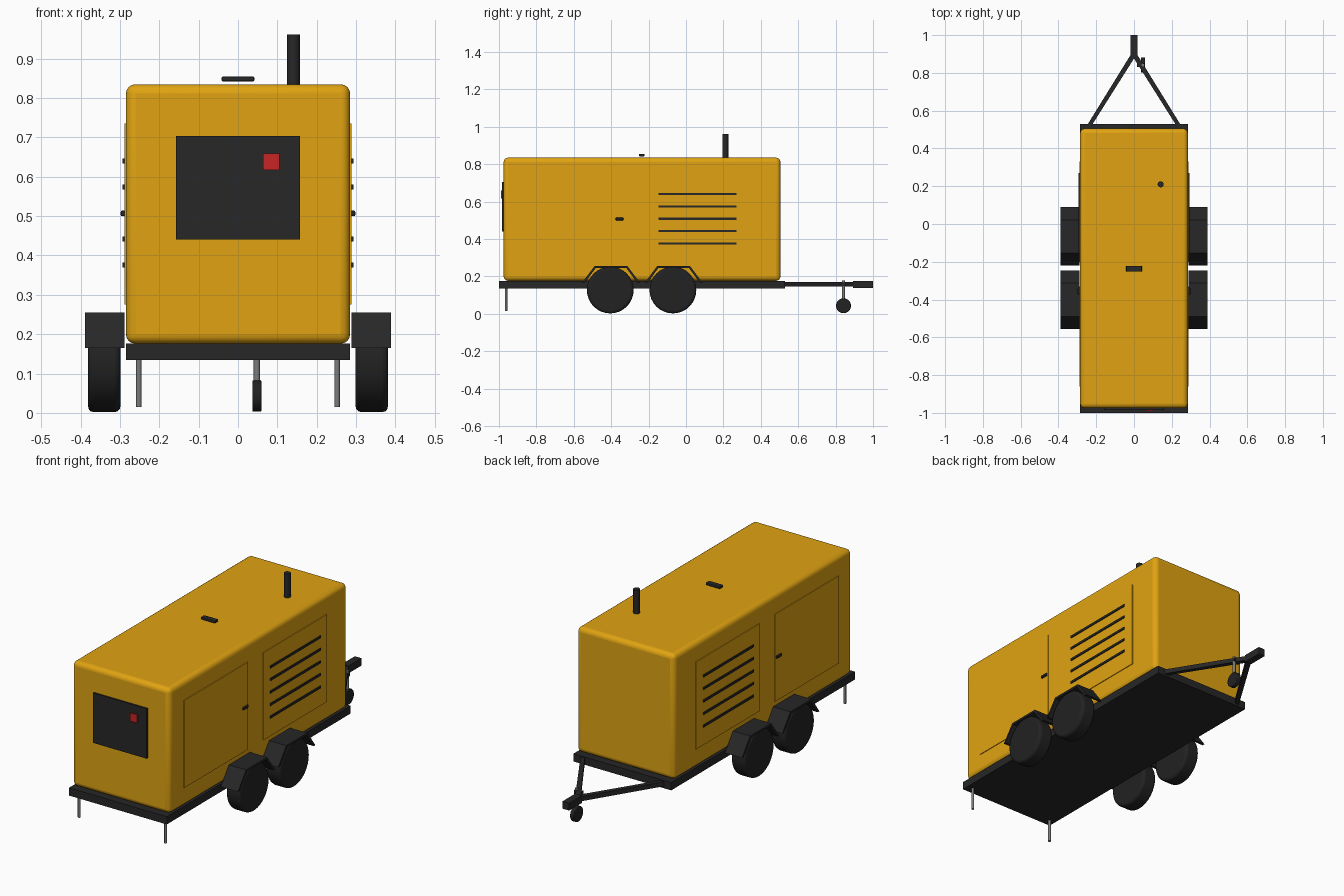
import bpy, bmesh, math
from mathutils import Vector, Matrix

old = bpy.data.objects.get("Cube")
if old:
    bpy.data.objects.remove(old, do_unlink=True)


def material(name, rgb, rough=0.5):
    m = bpy.data.materials.new(name)
    m.use_nodes = True
    m.diffuse_color = (*rgb, 1)
    bsdf = m.node_tree.nodes["Principled BSDF"]
    bsdf.inputs["Base Color"].default_value = (*rgb, 1)
    bsdf.inputs["Roughness"].default_value = rough
    return m


YELLOW = material("yellow paint", (0.75, 0.37, 0.006))
CHARCOAL = material("charcoal", (0.02, 0.02, 0.02))
RUBBER = material("black rubber", (0.016, 0.016, 0.016))
STEEL = material("grey steel", (0.2, 0.2, 0.21))
RED = material("red", (0.58, 0.018, 0.018))


def finish(name, bm, mat, bevel=0, segments=2, smooth=False):
    mesh = bpy.data.meshes.new(name)
    bmesh.ops.recalc_face_normals(bm, faces=bm.faces)
    bm.to_mesh(mesh)
    bm.free()
    mesh.materials.append(mat)
    ob = bpy.data.objects.new(name, mesh)
    bpy.context.collection.objects.link(ob)
    if bevel:
        mod = ob.modifiers.new("Bevel", "BEVEL")
        mod.width, mod.segments, mod.limit_method = bevel, segments, "ANGLE"
    if smooth:
        bpy.ops.object.select_all(action="DESELECT")
        ob.select_set(True)
        bpy.context.view_layer.objects.active = ob
        bpy.ops.object.shade_smooth_by_angle(angle=math.radians(40))
    return ob


def box(name, low, high, mat, **kw):
    low, high = Vector(low), Vector(high)
    bm = bmesh.new()
    place = Matrix.Translation((low + high) / 2) @ Matrix.Diagonal((*(high - low), 1))
    bmesh.ops.create_cube(bm, size=1, matrix=place)
    return finish(name, bm, mat, **kw)


def cylinder(name, centre, radius, length, axis, mat, sides=24, **kw):
    bm = bmesh.new()
    turn = Vector((0, 0, 1)).rotation_difference(Vector(axis)).to_matrix().to_4x4()
    bmesh.ops.create_cone(bm, cap_ends=True, segments=sides, radius1=radius, radius2=radius,
                          depth=length, matrix=Matrix.Translation(centre) @ turn)
    return finish(name, bm, mat, smooth=True, **kw)


def prism(name, outline, axis, start, end, mat):
    """Extrude a 2D outline along x (outline in y, z) or z (outline in x, y)."""
    bm = bmesh.new()
    point = (lambda p: (start, *p)) if axis == "x" else (lambda p: (*p, start))
    face = bm.faces.new([bm.verts.new(point(p)) for p in outline])
    moved = bmesh.ops.extrude_face_region(bm, geom=[face])["geom"]
    shift = (end - start, 0, 0) if axis == "x" else (0, 0, end - start)
    bmesh.ops.translate(bm, vec=shift, verts=[v for v in moved if isinstance(v, bmesh.types.BMVert)])
    return finish(name, bm, mat)


def side_box(name, side, x0, x1, y, z, mat, **kw):
    a, b = sorted((side * x0, side * x1))
    return box(name, (a, y[0], z[0]), (b, y[1], z[1]), mat, **kw)


# Chassis and enclosure
box("chassis", (-0.285, -1, 0.135), (0.285, 0.53, 0.176), CHARCOAL)
box("enclosure", (-0.285, -0.975, 0.176), (0.285, 0.505, 0.835), YELLOW,
    bevel=0.024, segments=4, smooth=True)

# Control panel with stop button
box("control_panel", (-0.157, -0.984, 0.441), (0.157, -0.97, 0.704), CHARCOAL)
box("stop_button", (0.063, -0.99, 0.617), (0.105, -0.98, 0.659), RED)

# Roof fittings
cylinder("exhaust_pipe", (0.141, 0.21, 0.89), 0.016, 0.142, (0, 0, 1), CHARCOAL)
box("lifting_eye", (-0.042, -0.252, 0.842), (0.042, -0.222, 0.855), CHARCOAL, bevel=0.004)

for side, label in ((1, "left"), (-1, "right")):
    # Doors, latch and louvres
    side_box(f"{label}_front_door", side, 0.28, 0.289, (-0.86, -0.33), (0.275, 0.735), YELLOW)
    side_box(f"{label}_rear_door", side, 0.28, 0.289, (-0.2, 0.33), (0.275, 0.735), YELLOW)
    side_box(f"{label}_latch", side, 0.285, 0.298, (-0.376, -0.335), (0.5, 0.514), CHARCOAL,
             bevel=0.003)
    for i in range(5):
        z = 0.376 + i * 0.066
        side_box(f"{label}_louvre_{i + 1}", side, 0.285, 0.294, (-0.147, 0.271),
                 (z - 0.006, z + 0.006), CHARCOAL)

    # Wheels under folded plate fenders
    for y, place in ((-0.405, "front"), (-0.07, "rear")):
        cylinder(f"{label}_{place}_wheel", (side * 0.34, y, 0.127), 0.125, 0.082, (1, 0, 0),
                 RUBBER, sides=32, bevel=0.014, segments=3)
        outer = [(-0.155, 0.165), (-0.088, 0.255), (0.088, 0.255), (0.155, 0.165)]
        inner = [(0.141, 0.165), (0.082, 0.244), (-0.082, 0.244), (-0.141, 0.165)]
        prism(f"{label}_{place}_fender", [(y + 0.004 + a, b) for a, b in outer + inner], "x",
              side * 0.289, side * 0.389, CHARCOAL)

    # Stabiliser leg and drawbar arm
    cylinder(f"{label}_stabiliser_leg", (side * 0.252, -0.962, 0.078), 0.007, 0.126, (0, 0, 1),
             STEEL, sides=12)
    arm = [(0.25, 0.52), (0.012, 0.905), (-0.012, 0.895), (0.225, 0.52)]
    prism(f"{label}_drawbar_arm", [(side * a, b) for a, b in arm], "z", 0.146, 0.17, CHARCOAL)

# Coupler and jockey wheel
box("coupler", (-0.019, 0.893, 0.137), (0.019, 1, 0.176), CHARCOAL)
cylinder("jockey_post", (0.048, 0.842, 0.115), 0.008, 0.125, (0, 0, 1), STEEL, sides=12)
box("jockey_clamp", (0.015, 0.832, 0.148), (0.056, 0.852, 0.168), CHARCOAL)
cylinder("jockey_wheel", (0.048, 0.842, 0.043), 0.04, 0.023, (1, 0, 0), RUBBER, bevel=0.003)
